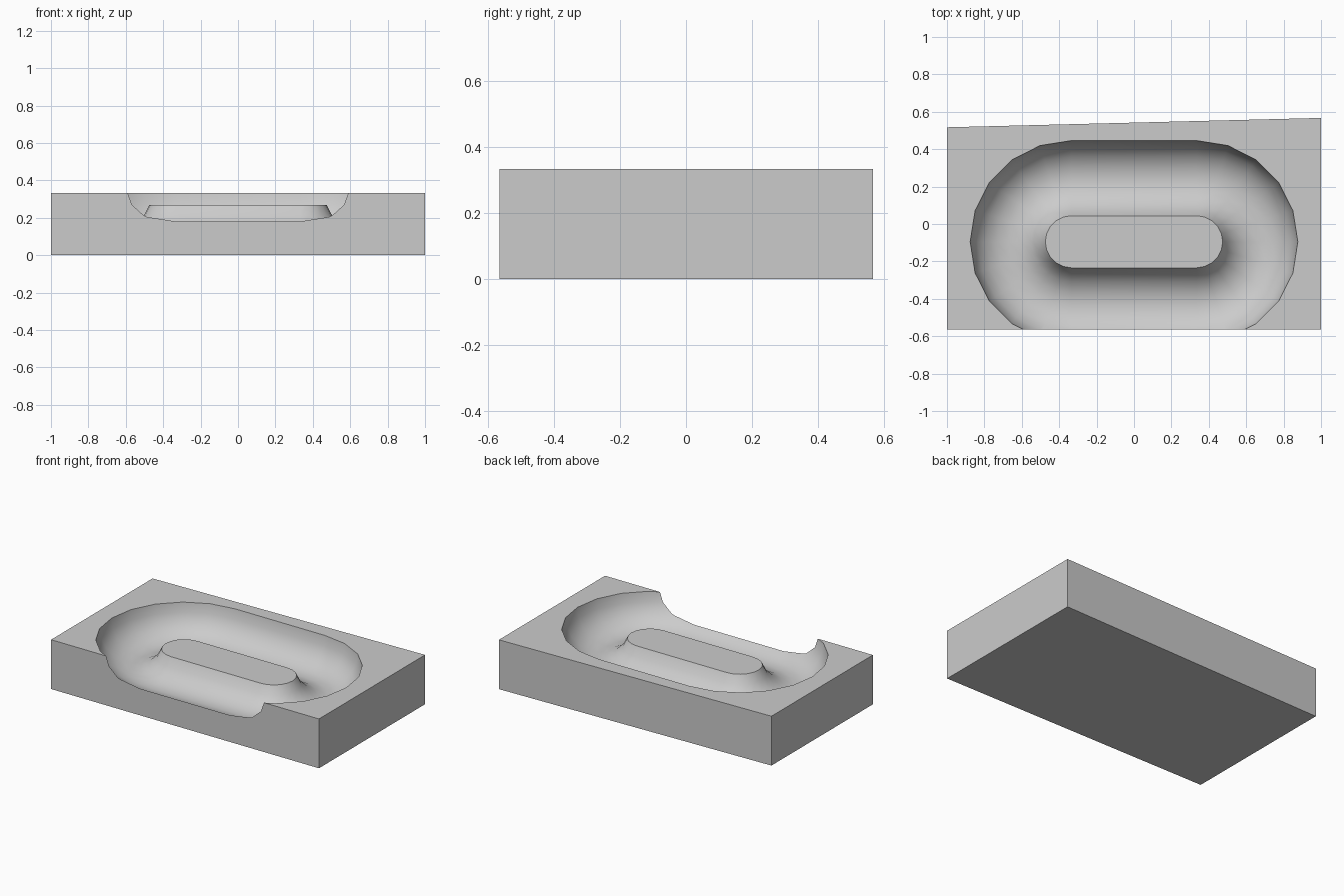
import bpy, bmesh, math

if "Cube" in bpy.data.objects:
    bpy.data.objects.remove(bpy.data.objects["Cube"])

TOP = 0.333            # block height
CY = -0.095            # channel centre line in y
HALF = 0.335           # half length of the straight run
PATH_R, TUBE_R = 0.335, 0.206
STEPS = 10             # segments per half turn

grey = bpy.data.materials.new("light_grey")
grey.diffuse_color = (0.6, 0.6, 0.6, 1)
grey.use_nodes = True
grey.node_tree.nodes["Principled BSDF"].inputs["Base Color"].default_value = grey.diffuse_color


def solid(name, rings):
    """Stack closed rings of points into a capped solid."""
    bm = bmesh.new()
    loops = [[bm.verts.new(p) for p in ring] for ring in rings]
    n = len(loops[0])
    for a, b in zip(loops, loops[1:]):
        for i in range(n):
            j = (i + 1) % n
            bm.faces.new((a[i], a[j], b[j], b[i]))
    bm.faces.new(loops[0])
    bm.faces.new(loops[-1])
    bmesh.ops.recalc_face_normals(bm, faces=bm.faces)
    mesh = bpy.data.meshes.new(name)
    bm.to_mesh(mesh)
    bm.free()
    mesh.materials.append(grey)
    obj = bpy.data.objects.new(name, mesh)
    bpy.context.collection.objects.link(obj)
    return obj


def stadium(r, z):
    """Long rounded ring around the channel centre."""
    pts = []
    for side, start in ((1, -90), (-1, 90)):
        for i in range(STEPS + 1):
            a = math.radians(start + 180 * i / STEPS)
            pts.append((side * HALF + r * math.cos(a), CY + r * math.sin(a), z))
    return pts


# Block with a slightly slanted back
plan = [(-1, -0.565), (1, -0.565), (1, 0.567), (-1, 0.517)]
block = solid("channel_block", [[(x, y, z) for x, y in plan] for z in (0, TOP)])

# Rounded oval channel, ending at the rim of the lowered central island
rings = [stadium(PATH_R + TUBE_R, TOP + 0.15)]
for k in range(10):
    a = math.radians(18 * k)
    rings.append(stadium(PATH_R + TUBE_R * math.cos(a), TOP - TUBE_R * math.sin(a)))
cutter = solid("channel_cutter", rings)
cutter.hide_render = True

# Cut the channel, then shade its curved walls smooth
mod = block.modifiers.new("channel", "BOOLEAN")
mod.operation, mod.solver, mod.object = "DIFFERENCE", "EXACT", cutter
bpy.context.view_layer.objects.active = block
block.select_set(True)
bpy.ops.object.modifier_apply(modifier=mod.name)
bpy.data.objects.remove(cutter)
bpy.ops.object.shade_smooth_by_angle(angle=math.radians(30))
